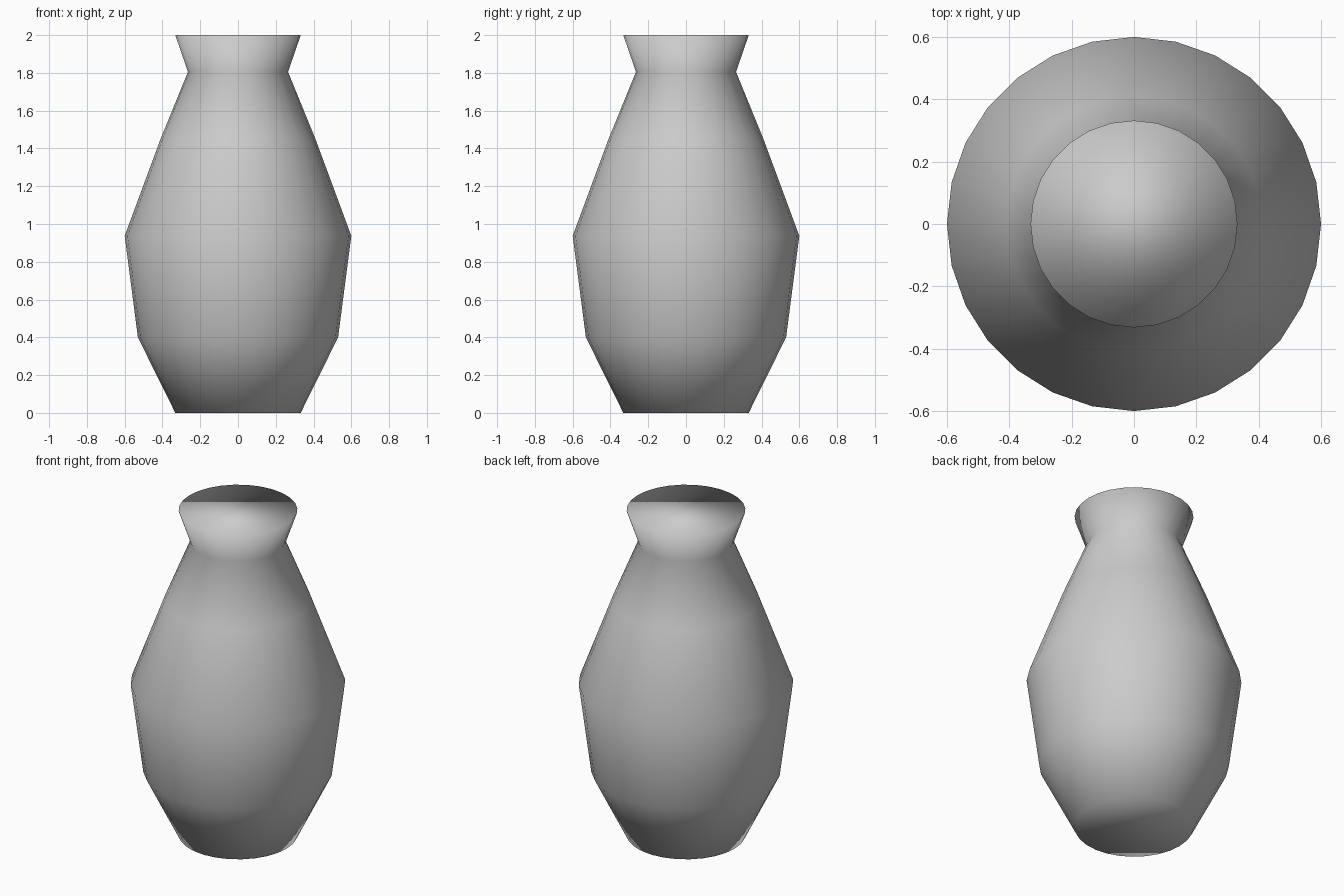
import bpy, bmesh
from math import sin, cos, tau

if "Cube" in bpy.data.objects:
    bpy.data.objects.remove(bpy.data.objects["Cube"])

SIDES = 28
# radius, height from base to rim
PROFILE = [(0.332, 0), (0.53, 0.40), (0.60, 0.937), (0.41, 1.45), (0.265, 1.805), (0.332, 2.0)]

bm = bmesh.new()
rings = [[bm.verts.new((r * cos(tau * i / SIDES), r * sin(tau * i / SIDES), z))
          for i in range(SIDES)] for r, z in PROFILE]

# vase walls
for low, high in zip(rings, rings[1:]):
    for i in range(SIDES):
        j = (i + 1) % SIDES
        bm.faces.new((low[i], low[j], high[j], high[i]))

# closed base and top
bm.faces.new(rings[0][::-1])
bm.faces.new(rings[-1])

# smooth everywhere, including across the rims
for f in bm.faces:
    f.smooth = True

mesh = bpy.data.meshes.new("vase")
bm.to_mesh(mesh)
bm.free()
vase = bpy.data.objects.new("vase", mesh)
bpy.context.collection.objects.link(vase)
